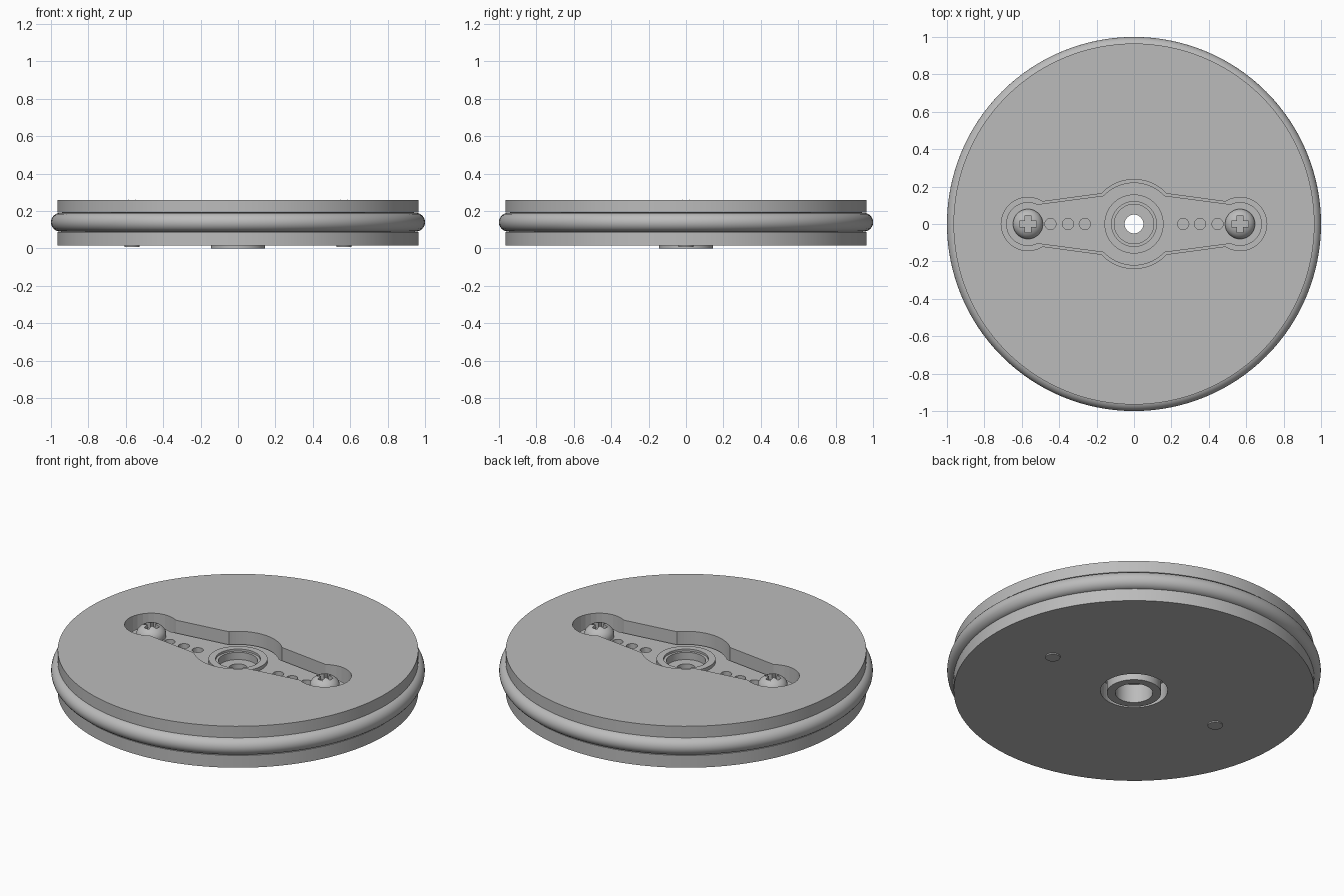
import bpy, bmesh, math
from math import cos, sin, pi, radians

if "Cube" in bpy.data.objects:
    bpy.data.objects.remove(bpy.data.objects["Cube"])

grey = bpy.data.materials.new("plain grey")
grey.diffuse_color = (0.5, 0.5, 0.5, 1)
grey.use_nodes = True
grey.node_tree.nodes["Principled BSDF"].inputs["Base Color"].default_value = grey.diffuse_color


def make(name, bm, loc=(0, 0, 0)):
    bmesh.ops.recalc_face_normals(bm, faces=bm.faces)
    me = bpy.data.meshes.new(name)
    bm.to_mesh(me)
    bm.free()
    ob = bpy.data.objects.new(name, me)
    ob.location = loc
    me.materials.append(grey)
    bpy.context.collection.objects.link(ob)
    return ob


def lathe(name, profile, seg=64, loc=(0, 0, 0)):
    """Spin a closed (radius, z) profile round z; radius 0 becomes a pole."""
    bm = bmesh.new()
    rings = []
    for r, z in profile:
        if r == 0:
            rings.append([bm.verts.new((0, 0, z))] * seg)
        else:
            rings.append([bm.verts.new((r * cos(2 * pi * i / seg), r * sin(2 * pi * i / seg), z))
                          for i in range(seg)])
    for a, b in zip(rings, rings[1:] + rings[:1]):
        for i in range(seg):
            j = (i + 1) % seg
            vs = list(dict.fromkeys([a[i], a[j], b[j], b[i]]))
            if len(vs) > 2:
                bm.faces.new(vs)
    return make(name, bm, loc)


def prism(name, pts, z0, z1, loc=(0, 0, 0)):
    bm = bmesh.new()
    face = bm.faces.new([bm.verts.new((x, y, z0)) for x, y in pts])
    new = bmesh.ops.extrude_face_region(bm, geom=[face])["geom"]
    bmesh.ops.translate(bm, vec=(0, 0, z1 - z0),
                        verts=[v for v in new if isinstance(v, bmesh.types.BMVert)])
    return make(name, bm, loc)


def cylinder(name, r, z0, z1, loc=(0, 0, 0), seg=32):
    return lathe(name, [(0, z0), (r, z0), (r, z1), (0, z1)], seg, loc)


def cut(ob, cutters):
    for c in cutters:
        m = ob.modifiers.new("cut", 'BOOLEAN')
        m.operation, m.solver, m.object = 'DIFFERENCE', 'EXACT', c
        c.hide_render = True
        c.hide_set(True)


def smooth(ob):
    bpy.ops.object.select_all(action='DESELECT')
    ob.select_set(True)
    bpy.context.view_layer.objects.active = ob
    bpy.ops.object.shade_smooth_by_angle(angle=radians(30))


def horn_outline(r_end, r_mid, a_end, a_mid, n=20):
    """Two-armed outline: a round middle, tapering arms and round ends."""
    def arc(cx, r, a0, a1):
        return [(cx + r * cos(radians(a0 + (a1 - a0) * i / n)),
                 r * sin(radians(a0 + (a1 - a0) * i / n))) for i in range(n + 1)]
    return (arc(END, r_end, -a_end, a_end) + arc(0, r_mid, a_mid, 180 - a_mid)
            + arc(-END, r_end, 180 - a_end, 180 + a_end) + arc(0, r_mid, 180 + a_mid, 360 - a_mid))


END = 0.567      # screw distance from the axle
FLOOR, HORN_TOP = 0.12, 0.19

# Wheel disc with a groove round the rim, a horn pocket and a hub hole
disc = lathe("wheel_disc", [(0, 0.015), (0.965, 0.015), (0.965, 0.088), (0.895, 0.092),
                            (0.895, 0.188), (0.965, 0.192), (0.965, 0.26), (0, 0.26)], 128)
pocket = prism("pocket_cutter", horn_outline(0.143, 0.238, 123, 43), FLOOR, 0.4)
hub_hole = cylinder("hub_hole_cutter", 0.18, -0.1, 0.3, seg=64)
cut(disc, [pocket, hub_hole])

# Rubber ring seated in the groove
tyre = lathe("tyre_ring", [(0.95 + 0.05 * cos(2 * pi * i / 24), 0.14 + 0.05 * sin(2 * pi * i / 24))
                           for i in range(24)], 128)

# Servo horn plate with rows of mounting holes
horn = prism("horn_plate", horn_outline(0.117, 0.222, 116, 43), FLOOR + 0.001, HORN_TOP)
holes = [cylinder("horn_hole_cutter", 0.03, 0.0, 0.4, (s * x, 0, 0), 24)
         for s in (-1, 1) for x in (0.263, 0.353, 0.447)]
holes.append(cylinder("horn_bore_cutter", 0.13, 0.0, 0.4, seg=48))
cut(horn, holes)

# Stepped hub: raised collar above, socket below, axle hole through the middle
hub = lathe("hub", [(0.10, 0.0), (0.145, 0.0), (0.145, 0.15), (0.158, 0.15), (0.158, 0.21),
                    (0.12, 0.21), (0.12, 0.198), (0.105, 0.198), (0.105, 0.155), (0.05, 0.155),
                    (0.05, 0.11), (0.10, 0.11)])

# Screws: domed head with a cross recess, shank through to the underside
dome = [(0.08 * cos(t), 0.205 + 0.058 * sin(t)) for t in [i * pi / 20 for i in range(10)]]
a, b = 0.045, 0.015
cross = [(a, -b), (a, b), (b, b), (b, a), (-b, a), (-b, b), (-a, b), (-a, -b),
         (-b, -b), (-b, -a), (b, -a), (b, -b)]
screws = []
for s, side in ((-1, "left"), (1, "right")):
    loc = (s * END, 0, 0)
    screw = lathe(side + "_screw", [(0, 0.008), (0.04, 0.008), (0.04, HORN_TOP), (0.08, HORN_TOP)]
                  + dome + [(0, 0.263)], 48, loc)
    cut(screw, [prism("cross_cutter", cross, 0.225, 0.4, loc)])
    screws.append(screw)

for ob in [disc, tyre, horn, hub] + screws:
    smooth(ob)
